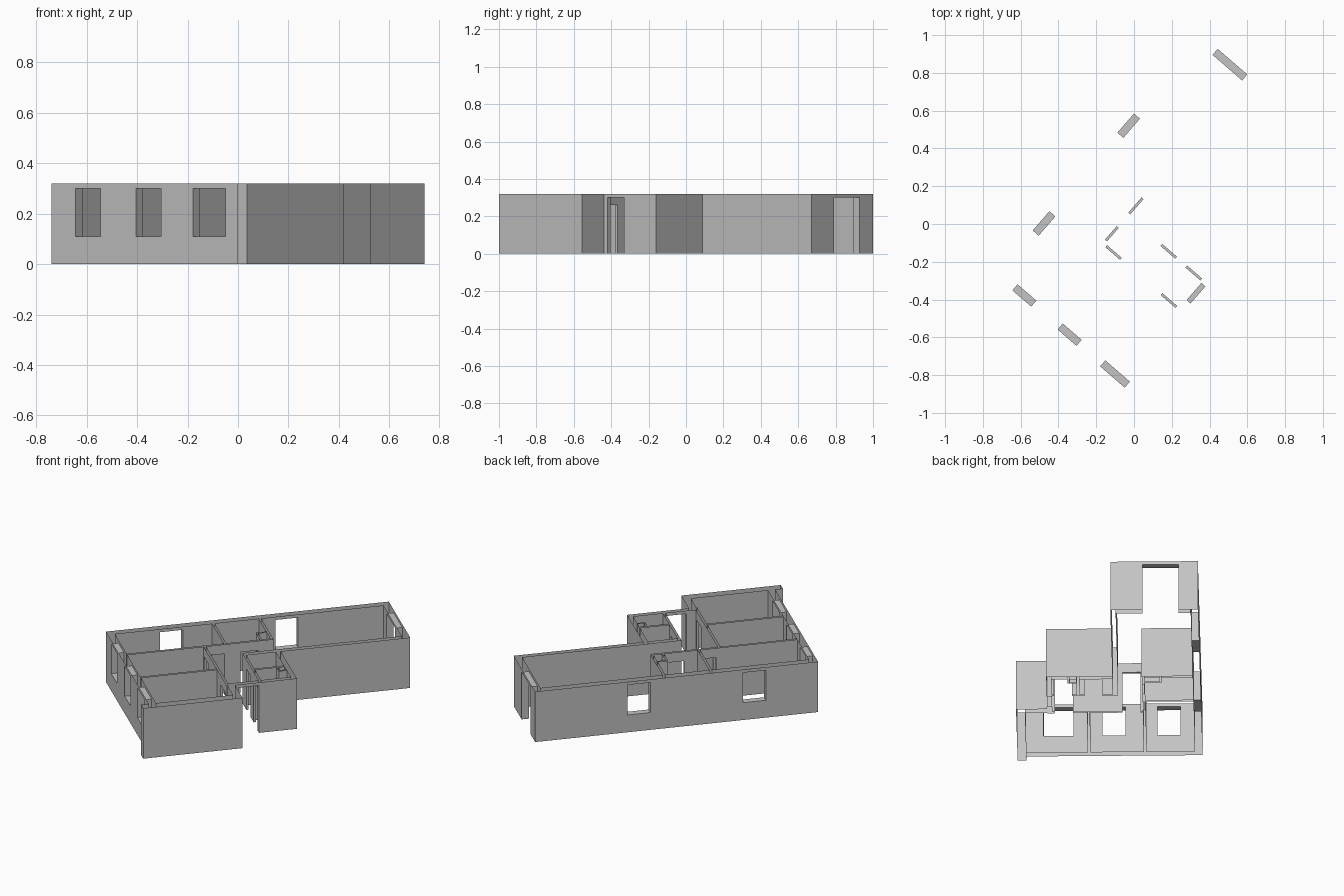
import bpy
import bmesh
import math
from mathutils import Matrix

cube = bpy.data.objects.get("Cube")
if cube:
    bpy.data.objects.remove(cube, do_unlink=True)

HEIGHT, SILL, HEAD, DOOR = 0.32, 0.11, 0.30, 0.26
TURN = Matrix.Rotation(math.radians(-40.9), 4, 'Z')

grey = bpy.data.materials.new("wall_grey")
grey.use_nodes = True
colour = (0.55, 0.55, 0.55, 1)
grey.diffuse_color = colour
grey.node_tree.nodes["Principled BSDF"].inputs["Base Color"].default_value = colour

# Plan rectangles: x0, x1, y0, y1 before the plan is turned
PARTS = {
    "outer_walls": [
        (-.383, -.341, -.687, .991),   # long rear wall
        (-.383, .681, -.687, -.645),   # window wall
        (.631, .681, -.733, -.1445),   # end bedroom wall
        (.474, .681, -.187, -.1445),   # bedroom return
        (.474, .502, -.187, .223),     # entry wall
        (.091, .502, .195, .223),      # bathroom outside wall
        (.091, .121, .004, .991),      # living room side
        (-.383, .121, .949, .991),     # living room end
    ],
    "partition_walls": [
        (-.062, -.048, -.687, .223),
        (.26, .274, -.687, -.178),
        (-.062, .502, -.192, -.178),
        (-.383, -.048, -.068, -.054),
        (-.383, -.048, .209, .223),
        (.091, .502, .004, .018),
        (.313, .327, .004, .223),
    ],
    "shaft_walls": [
        (-.16, -.048, .147, .157),
        (-.16, -.15, .147, .223),
        (.313, .38, .147, .157),
        (.37, .38, .147, .223),
    ],
}

# Openings: plan rectangle, then bottom and top
OPENINGS = []
for x0, x1 in ((-.257, -.125), (.06, .192), (.358, .53)):
    OPENINGS.append((x0, x1, -.687, -.645, SILL, HEAD))
for y0, y1 in ((-.377, -.242), (.308, .442)):
    OPENINGS.append((-.383, -.341, y0, y1, SILL, HEAD))
OPENINGS.append((-.272, -.065, .949, .991, 0, HEAD))
OPENINGS.append((.474, .502, -.122, -.002, 0, HEAD))
for y0, y1 in ((-.163, -.068), (.026, .132)):
    OPENINGS.append((-.062, -.048, y0, y1, 0, DOOR))
for x0, x1 in ((-.034, .068), (.353, .457)):
    OPENINGS.append((x0, x1, -.192, -.178, 0, DOOR))
for x0, x1 in ((.182, .285), (.356, .461)):
    OPENINGS.append((x0, x1, .004, .018, 0, DOOR))


def inside(box, x, y):
    return box[0] < x < box[1] and box[2] < y < box[3]


def owner(x, y, z):
    """Name of the part that fills a point, or None for air."""
    for o in OPENINGS:
        if inside(o, x, y) and o[4] < z < o[5]:
            return None
    for name, boxes in PARTS.items():
        if any(inside(b, x, y) for b in boxes):
            return name
    return None


# Split the plan at every wall and opening edge
rects = [b for boxes in PARTS.values() for b in boxes] + OPENINGS
cuts = [sorted({v for r in rects for v in r[0:2]}),
        sorted({v for r in rects for v in r[2:4]}),
        [0, SILL, DOOR, HEAD, HEIGHT]]
size = [len(c) - 1 for c in cuts]
cells = {}
for i in range(size[0]):
    for j in range(size[1]):
        for k in range(size[2]):
            mid = [(c[n] + c[n + 1]) / 2 for c, n in zip(cuts, (i, j, k))]
            name = owner(*mid)
            if name:
                cells[i, j, k] = name

meshes = {name: bmesh.new() for name in PARTS}


def add_face(bm, cell, axis, side):
    """Add one side of a filled cell, facing outwards."""
    p, q = (axis + 1) % 3, (axis + 2) % 3
    ring = [(0, 0), (1, 0), (1, 1), (0, 1)]
    verts = []
    for dp, dq in (ring if side else reversed(ring)):
        n = list(cell)
        n[axis] += side
        n[p] += dp
        n[q] += dq
        verts.append(bm.verts.new([c[m] for c, m in zip(cuts, n)]))
    bm.faces.new(verts)


# Skin the walls, leaving their tops and undersides open
for cell, name in cells.items():
    for axis in range(3):
        for side in (0, 1):
            near = list(cell)
            near[axis] += 1 if side else -1
            if axis == 2 and not 0 <= near[2] < size[2]:
                continue
            if tuple(near) not in cells:
                add_face(meshes[name], cell, axis, side)

for name, bm in meshes.items():
    bmesh.ops.remove_doubles(bm, verts=bm.verts, dist=0.0001)
    bmesh.ops.dissolve_limit(bm, angle_limit=0.02, verts=bm.verts, edges=bm.edges)
    bm.transform(TURN)
    mesh = bpy.data.meshes.new(name)
    bm.to_mesh(mesh)
    bm.free()
    mesh.materials.append(grey)
    bpy.context.collection.objects.link(bpy.data.objects.new(name, mesh))
